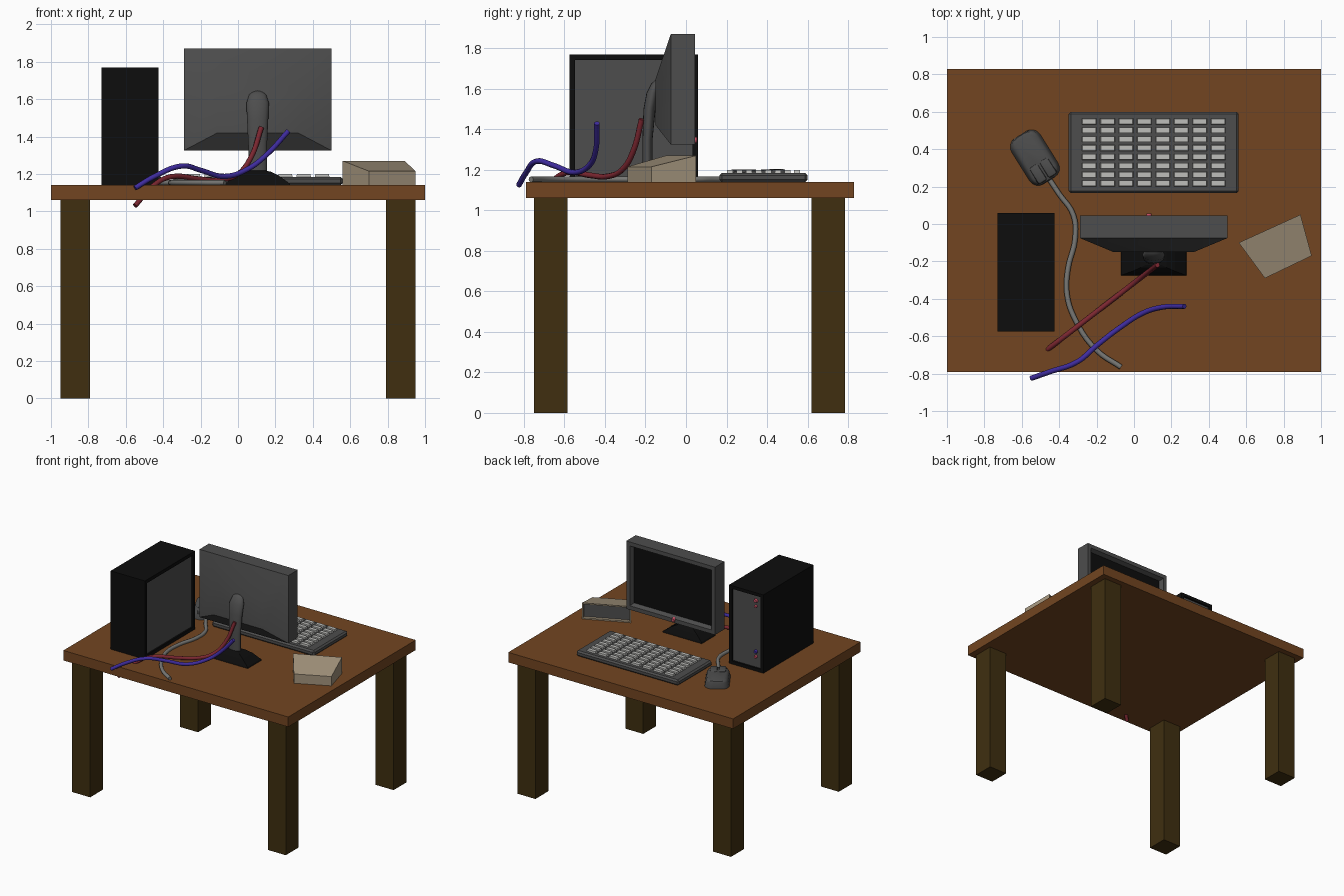
import bpy, bmesh, math
from mathutils import Matrix, Vector

if "Cube" in bpy.data.objects:
    bpy.data.objects.remove(bpy.data.objects["Cube"])


def material(name, rgb):
    m = bpy.data.materials.new(name)
    m.use_nodes = True
    m.diffuse_color = (*rgb, 1)
    m.node_tree.nodes["Principled BSDF"].inputs["Base Color"].default_value = (*rgb, 1)
    return m


wood = material("table wood", (0.17, 0.06, 0.015))
dark_wood = material("dark leg wood", (0.05, 0.028, 0.005))
black = material("black plastic", (0.004, 0.004, 0.004))
grey = material("dark grey plastic", (0.075, 0.075, 0.075))
white = material("light grey keys", (0.52, 0.52, 0.5))
tan = material("tan plastic", (0.36, 0.29, 0.2))
red = material("red cable", (0.2, 0.02, 0.03))
blue = material("blue cable", (0.05, 0.025, 0.35))
cable_grey = material("grey cable", (0.19, 0.19, 0.18))
pink = material("red button", (0.6, 0.08, 0.13))


def finish(name, bm, mats, smooth=None):
    bmesh.ops.recalc_face_normals(bm, faces=bm.faces)
    mesh = bpy.data.meshes.new(name)
    bm.to_mesh(mesh)
    bm.free()
    for m in mats:
        mesh.materials.append(m)
    ob = bpy.data.objects.new(name, mesh)
    bpy.context.collection.objects.link(ob)
    if smooth:
        bpy.ops.object.select_all(action="DESELECT")
        ob.select_set(True)
        bpy.context.view_layer.objects.active = ob
        bpy.ops.object.shade_smooth_by_angle(angle=math.radians(smooth))
    return ob


def add_box(bm, lo, hi):
    lo, hi = Vector(lo), Vector(hi)
    mat = Matrix.Translation((lo + hi) / 2) @ Matrix.Diagonal((*(hi - lo), 1))
    return bmesh.ops.create_cube(bm, size=1, matrix=mat)["verts"]


def box(name, lo, hi, mat):
    bm = bmesh.new()
    add_box(bm, lo, hi)
    return finish(name, bm, [mat])


def facing(bm, direction):
    """Face pointing most nearly in the given direction."""
    bm.normal_update()
    return max(bm.faces, key=lambda f: f.normal.dot(Vector(direction)))


def recess(bm, face, border, depth, slope=0.0):
    """Sink a bordered panel into a face and give it the second material."""
    bmesh.ops.inset_individual(bm, faces=[face], thickness=border)
    bmesh.ops.inset_individual(bm, faces=[face], thickness=slope, depth=-depth)
    face.material_index = 1


def loft(name, rings, mat, smooth=None):
    """Skin equal-length point rings and cap both ends."""
    bm = bmesh.new()
    vs = [[bm.verts.new(p) for p in r] for r in rings]
    n = len(vs[0])
    for a, b in zip(vs, vs[1:]):
        for i in range(n):
            bm.faces.new((a[i], a[(i + 1) % n], b[(i + 1) % n], b[i]))
    bm.faces.new(vs[0])
    bm.faces.new(vs[-1])
    return finish(name, bm, [mat], smooth)


def rect_xz(x0, x1, z0, z1, y):
    return [(x0, y, z0), (x1, y, z0), (x1, y, z1), (x0, y, z1)]


def cable(name, points, mat, radius=0.014):
    """Smooth round tube through the points."""
    cu = bpy.data.curves.new(name, "CURVE")
    cu.dimensions = "3D"
    cu.bevel_depth, cu.bevel_resolution = radius, 2
    cu.resolution_u, cu.use_fill_caps = 5, True
    sp = cu.splines.new("BEZIER")
    sp.bezier_points.add(len(points) - 1)
    for bp, p in zip(sp.bezier_points, points):
        bp.co = p
        bp.handle_left_type = bp.handle_right_type = "AUTO"
    cu.materials.append(mat)
    ob = bpy.data.objects.new(name, cu)
    bpy.context.collection.objects.link(ob)


def button(name, x, y, z, radius, mat):
    bm = bmesh.new()
    bmesh.ops.create_cone(bm, cap_ends=True, segments=12, radius1=radius, radius2=radius * 0.7,
                          depth=0.02, matrix=Matrix.Translation((x, y, z)) @ Matrix.Rotation(-math.pi / 2, 4, "X"))
    finish(name, bm, [mat])


TOP = 1.14

# Table
box("table_top", (-1, -0.79, 1.06), (1, 0.83, TOP), wood)
for side, x in (("right", -0.95), ("left", 0.79)):
    for end, y in (("front", -0.75), ("back", 0.62)):
        box(f"{end}_{side}_leg", (x, y, 0), (x + 0.16, y + 0.165, 1.06), dark_wood)

# Computer tower with recessed side and drive panels
bm = bmesh.new()
add_box(bm, (-0.73, -0.575, TOP), (-0.425, 0.06, 1.77))
recess(bm, facing(bm, (1, 0, 0)), 0.038, 0.012)
recess(bm, facing(bm, (0, 1, 0)), 0.035, 0.015)
finish("computer_tower", bm, [black, grey])
for name, z, r, mat in (("power_button", 1.7, 0.018, pink), ("reset_button", 1.655, 0.012, pink),
                        ("blue_socket", 1.29, 0.016, blue), ("red_socket", 1.25, 0.014, pink)):
    button(name, -0.655, 0.05, z, r, mat)

# Monitor: slab with tapered rear and sunken screen
loft("monitor_rear", [rect_xz(-0.11, 0.32, 1.42, 1.65, -0.15),
                      rect_xz(-0.29, 0.5, 1.325, 1.87, -0.075)], grey, 30)
bm = bmesh.new()
add_box(bm, (-0.29, -0.075, 1.325), (0.5, 0.045, 1.87))
recess(bm, facing(bm, (0, 1, 0)), 0.045, 0.035, 0.02)
finish("monitor_screen_housing", bm, [grey, black])
button("monitor_button", 0.08, 0.045, 1.347, 0.018, pink)

# Monitor stand
neck = [(-0.19, 1.16, 0.05, 0.025), (-0.19, 1.35, 0.05, 0.025), (-0.18, 1.5, 0.057, 0.03),
        (-0.165, 1.58, 0.06, 0.03), (-0.15, 1.625, 0.045, 0.022), (-0.14, 1.645, 0.02, 0.01)]
turns = [math.tau * i / 16 for i in range(16)]
loft("stand_neck", [[(0.105 + rx * math.cos(t), y + ry * math.sin(t), z) for t in turns]
                    for y, z, rx, ry in neck], grey, 50)
tiers = [(TOP, 0.175, 0.088), (1.15, 0.17, 0.085), (1.19, 0.115, 0.065), (1.212, 0.07, 0.045), (1.218, 0.04, 0.03)]
loft("stand_base", [[(0.105 + sx * hx, -0.188 + sy * hy, z) for sx, sy in ((-1, -1), (1, -1), (1, 1), (-1, 1))]
                    for z, hx, hy in tiers], black)

# Keyboard body with a grid of keys
bm = bmesh.new()
add_box(bm, (-0.35, 0.165, TOP), (0.56, 0.6, 1.185))
bmesh.ops.bevel(bm, geom=bm.edges[:], offset=0.012, segments=1, affect="EDGES")
finish("keyboard_body", bm, [grey])
bm = bmesh.new()
for i in range(8):
    for j in range(8):
        x, y = -0.24 + i * 0.0985, 0.217 + j * 0.0473
        for v in add_box(bm, (x - 0.04, y - 0.016, 1.18), (x + 0.04, y + 0.016, 1.2)):
            if v.co.z > 1.19:
                v.co.x += (x - v.co.x) * 0.1
                v.co.y += (y - v.co.y) * 0.1
finish("keyboard_keys", bm, [white])

# Mouse: rounded body and two buttons near the cable
place = Matrix.Translation((-0.53, 0.355, TOP)) @ Matrix.Rotation(math.radians(32), 4, "Z")
bm = bmesh.new()
for v in add_box(bm, (-0.09, -0.145, 0), (0.09, 0.145, 0.065)):
    if v.co.z > 0.03:
        v.co.x *= 0.85
        v.co.z -= 0.015 if v.co.y < 0 else 0
upright = [e for e in bm.edges if abs(e.verts[0].co.z - e.verts[1].co.z) > 0.03]
bmesh.ops.bevel(bm, geom=upright, offset=0.055, segments=4, profile=0.5, affect="EDGES")
bmesh.ops.bevel(bm, geom=facing(bm, (0, 0, 1)).edges[:], offset=0.018, segments=2, profile=0.5, affect="EDGES")
bm.transform(place)
finish("mouse_body", bm, [grey], 40)
for side, s in (("right", -1), ("left", 1)):
    bm = bmesh.new()
    add_box(bm, (min(s * 0.004, s * 0.06), -0.135, 0.03), (max(s * 0.004, s * 0.06), -0.03, 0.062))
    bmesh.ops.bevel(bm, geom=bm.edges[:], offset=0.014, segments=2, profile=0.5, affect="EDGES")
    bm.transform(place)
    finish(f"mouse_{side}_button", bm, [grey], 40)

# Tan wedge box, open towards the back with a grey panel
plan = [(0.56, -0.1, 1.27), (0.7, -0.29, 1.215), (0.95, -0.17, 1.215), (0.89, 0.05, 1.27)]
bm = bmesh.new()
low = [bm.verts.new((x, y, TOP)) for x, y, z in plan]
high = [bm.verts.new(p) for p in plan]
bm.faces.new(low[::-1])
bm.faces.new(high)
for i in range(4):
    k = (i + 1) % 4
    bm.faces.new((low[i], low[k], high[k], high[i]))
recess(bm, facing(bm, (-0.4, 0.9, 0)), 0.015, 0.025)
finish("desk_box", bm, [tan, grey])

# Cables
cable("mouse_cable", [(x, y, 1.153) for x, y in (
    (-0.46, 0.25), (-0.40, 0.16), (-0.325, 0.05), (-0.315, -0.08), (-0.353, -0.24),
    (-0.358, -0.377), (-0.315, -0.51), (-0.2, -0.675), (-0.07, -0.765))], cable_grey)
cable("red_cable", [(x, -0.215 + 0.77 * (x - 0.13), z) for x, z in (
    (-0.55, 1.03), (-0.45, 1.14), (-0.36, 1.185), (-0.2, 1.172), (-0.1, 1.167),
    (0, 1.2), (0.07, 1.29), (0.125, 1.45))], red)
cable("blue_cable", [(-0.55, -0.825, 1.125), (-0.45, -0.79, 1.185), (-0.3, -0.735, 1.243), (-0.2, -0.65, 1.22),
                     (-0.07, -0.55, 1.187), (0.05, -0.475, 1.225), (0.15, -0.445, 1.3), (0.27, -0.44, 1.43)], blue)
